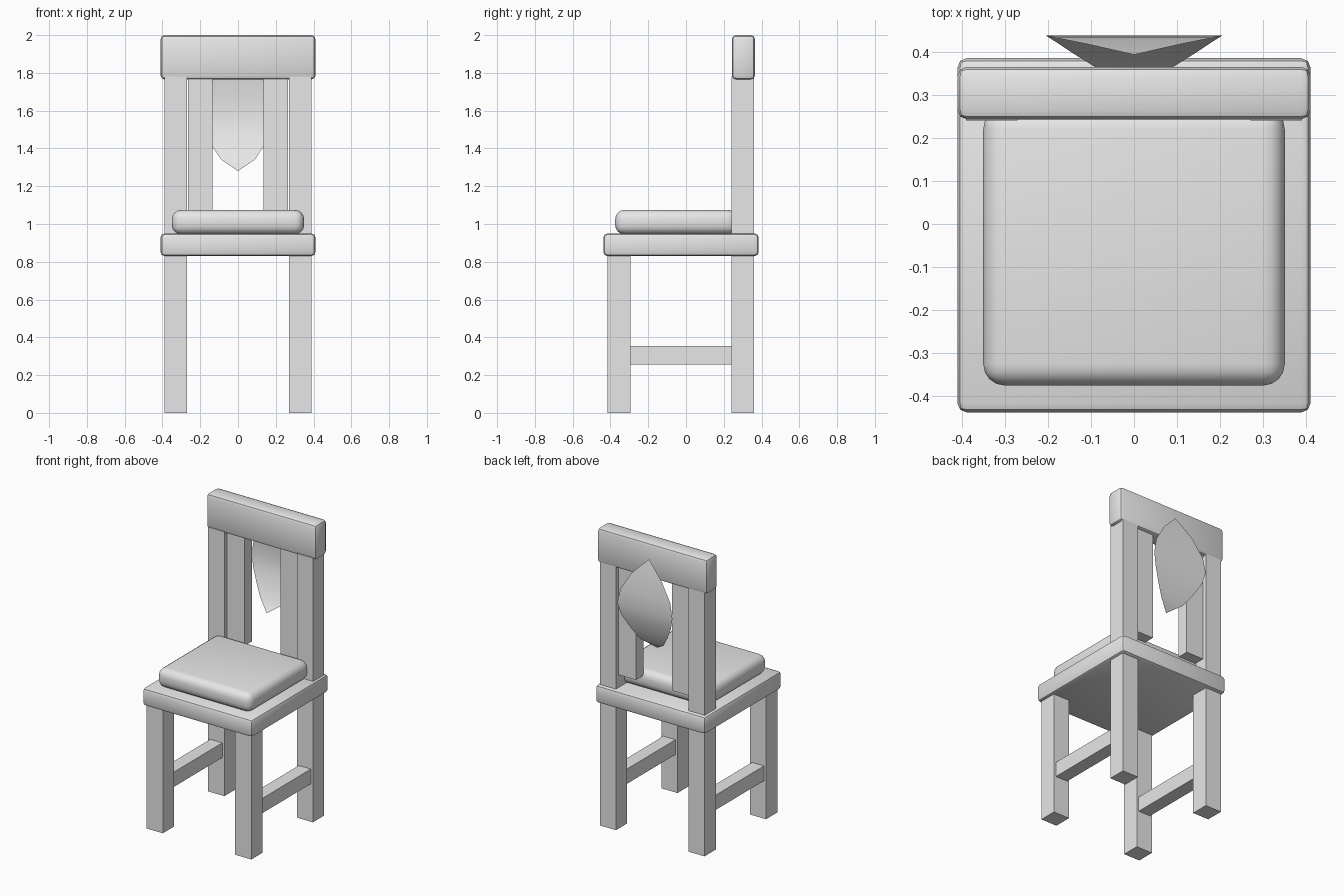
import bpy, bmesh, math

if "Cube" in bpy.data.objects:
    bpy.data.objects.remove(bpy.data.objects["Cube"])

wood = bpy.data.materials.new("pale_grey")
wood.diffuse_color = (0.8, 0.8, 0.8, 1)
wood.use_nodes = True
wood.node_tree.nodes["Principled BSDF"].inputs["Base Color"].default_value = wood.diffuse_color


def finish(name, bm, smooth=False):
    me = bpy.data.meshes.new(name)
    bm.to_mesh(me)
    bm.free()
    ob = bpy.data.objects.new(name, me)
    bpy.context.collection.objects.link(ob)
    me.materials.append(wood)
    if smooth:
        bpy.ops.object.select_all(action='DESELECT')
        ob.select_set(True)
        bpy.context.view_layer.objects.active = ob
        bpy.ops.object.shade_smooth_by_angle(angle=math.radians(40))
    return ob


def box(name, x, y, z, bevel=0, segments=2):
    """Box from (min, max) ranges, optionally with rounded edges."""
    bm = bmesh.new()
    bmesh.ops.create_cube(bm, size=1)
    for v in bm.verts:
        v.co = [r[0] if c < 0 else r[1] for c, r in zip(v.co, (x, y, z))]
    if bevel:
        bmesh.ops.bevel(bm, geom=bm.edges[:], offset=bevel, segments=segments,
                        profile=0.5, affect='EDGES')
    return finish(name, bm, bool(bevel))


# Seat, cushion and top rail
box("seat", (-0.41, 0.41), (-0.4375, 0.385), (0.83, 0.95), 0.022)
box("cushion", (-0.35, 0.35), (-0.375, 0.27), (0.945, 1.075), 0.05, 4)
box("top_rail", (-0.41, 0.41), (0.243, 0.365), (1.765, 2.0), 0.022)

# Legs, posts, stretchers and back slats on both sides
for side, s in (("left", -1), ("right", 1)):
    def span(a, b):
        return tuple(sorted((s * a, s * b)))
    box(side + "_front_leg", span(0.27, 0.39), (-0.415, -0.295), (0, 0.84))
    box(side + "_back_post", span(0.27, 0.39), (0.24, 0.36), (0, 1.78))
    box(side + "_stretcher", span(0.285, 0.375), (-0.30, 0.245), (0.255, 0.355))
    box(side + "_back_slat", span(0.135, 0.265), (0.26, 0.34), (1.04, 1.78))

# Curved leaf-shaped sheet behind the back: height, half width, depth
rows = [(1.28, 0, 0.305), (1.34, 0.088, 0.363), (1.41, 0.135, 0.392),
        (1.50, 0.185, 0.425), (1.58, 0.205, 0.4375), (1.68, 0.185, 0.433),
        (1.80, 0.11, 0.418), (1.91, 0, 0.393)]
bm = bmesh.new()
prev = None
for z, w, y in rows:
    if w:
        cur = [bm.verts.new((-w, y, z)), bm.verts.new((w, y, z))]
    else:
        cur = [bm.verts.new((0, y, z))]
    if prev:
        bm.faces.new(prev + cur[::-1])   # normals face the front
    prev = cur
finish("leaf_panel", bm, True)
